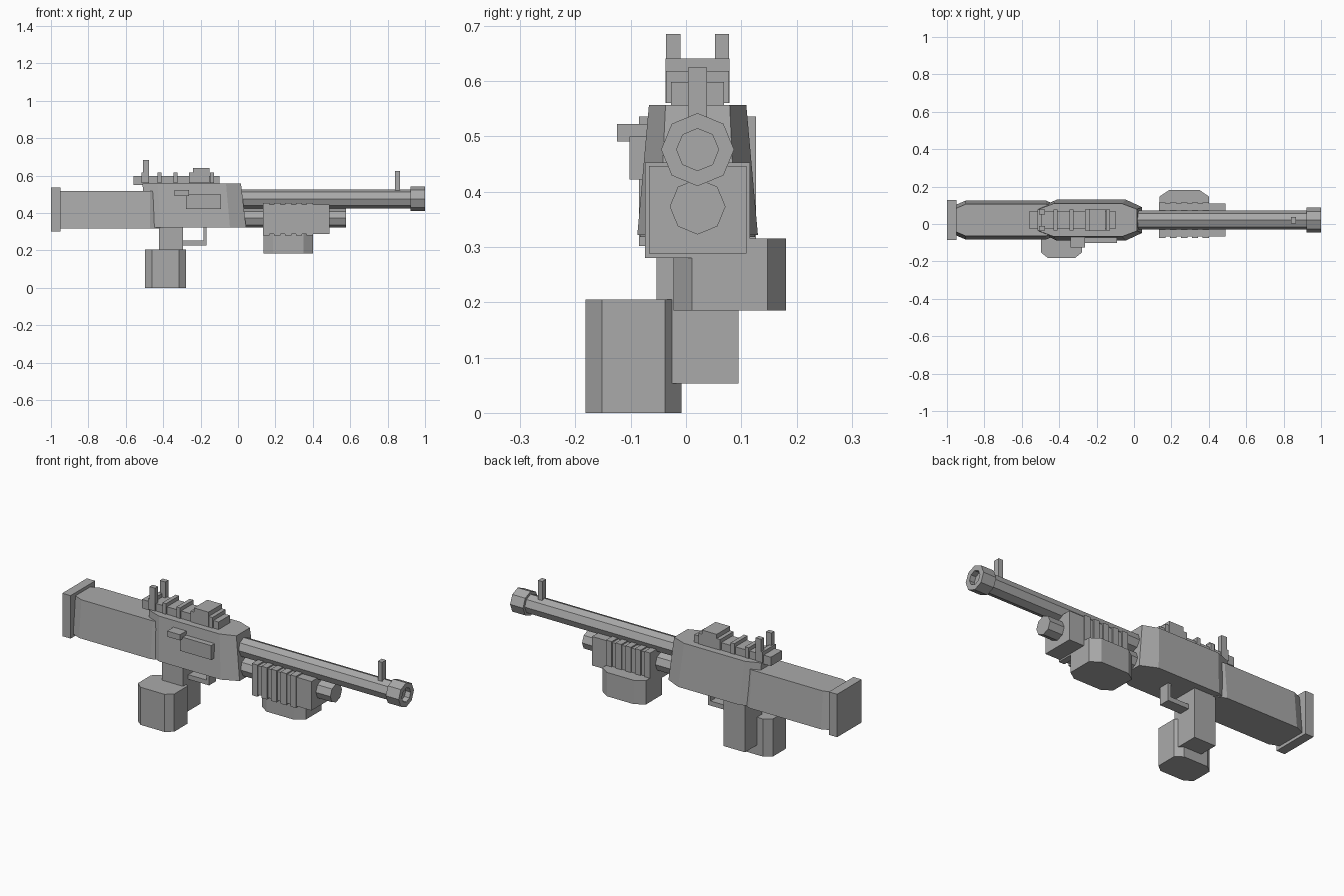
import bpy, bmesh, math
from mathutils import Matrix

if "Cube" in bpy.data.objects:
    bpy.data.objects.remove(bpy.data.objects["Cube"])

CY = 0.021  # centre line of the whole body in y

grey = bpy.data.materials.new("plain_grey")
grey.diffuse_color = (0.4, 0.4, 0.4, 1)
grey.use_nodes = True
grey.node_tree.nodes["Principled BSDF"].inputs["Base Color"].default_value = grey.diffuse_color


def finish(name, bm):
    bmesh.ops.recalc_face_normals(bm, faces=bm.faces)
    me = bpy.data.meshes.new(name)
    bm.to_mesh(me)
    bm.free()
    me.materials.append(grey)
    ob = bpy.data.objects.new(name, me)
    bpy.context.collection.objects.link(ob)
    return ob


def box(name, x0, x1, y0, y1, z0, z1):
    bm = bmesh.new()
    mat = (Matrix.Translation(((x0 + x1) / 2, (y0 + y1) / 2, (z0 + z1) / 2))
           @ Matrix.Diagonal((x1 - x0, y1 - y0, z1 - z0, 1)))
    bmesh.ops.create_cube(bm, size=1, matrix=mat)
    return finish(name, bm)


def outline(x0, x1, y0, y1, cx, cy):
    """Rectangle with its four corners cut by cx, cy."""
    return [(x0 + cx, y0), (x1 - cx, y0), (x1, y0 + cy), (x1, y1 - cy),
            (x1 - cx, y1), (x0 + cx, y1), (x0, y1 - cy), (x0, y0 + cy)]


def loft(name, low, z0, high, z1):
    """Solid between two outlines with the same number of points."""
    bm = bmesh.new()
    a = [bm.verts.new((x, y, z0)) for x, y in low]
    b = [bm.verts.new((x, y, z1)) for x, y in high]
    bm.faces.new(a)
    bm.faces.new(b)
    for i in range(len(a)):
        j = (i + 1) % len(a)
        bm.faces.new((a[i], a[j], b[j], b[i]))
    return finish(name, bm)


def tube(name, z, rings):
    """Eight-sided turned part along x from (x, radius) rings."""
    bm = bmesh.new()
    loops = [[bm.verts.new((x, CY + r * math.cos(k * math.pi / 4),
                            z + r * math.sin(k * math.pi / 4))) for k in range(8)]
             for x, r in rings]
    bm.faces.new(loops[0])
    bm.faces.new(loops[-1])
    for a, b in zip(loops, loops[1:]):
        for i in range(8):
            j = (i + 1) % 8
            bm.faces.new((a[i], a[j], b[j], b[i]))
    return finish(name, bm)


# Receiver and stock: tapered blocks with cut corners
loft("receiver",
     outline(-0.50, 0.043, CY - 0.109, CY + 0.109, 0.086, 0.04), 0.322,
     outline(-0.51, 0.016, CY - 0.088, CY + 0.088, 0.08, 0.03), 0.557)
loft("stock",
     outline(-0.97, -0.40, CY - 0.104, CY + 0.104, 0.07, 0.03), 0.318,
     outline(-0.97, -0.40, CY - 0.085, CY + 0.085, 0.07, 0.03), 0.519)
box("butt_plate", -1.0, -0.95, CY - 0.106, CY + 0.106, 0.302, 0.536)

# Barrel with muzzle ring and lower tube
tube("barrel", 0.476, [(-0.02, 0.051), (0.93, 0.051)])
tube("muzzle", 0.476, [(0.922, 0.066), (1.0, 0.066), (1.0, 0.038), (0.97, 0.038)])
tube("lower_tube", 0.373, [(-0.02, 0.0505), (0.577, 0.0505)])

# Ribbed fore grip
box("fore_grip", 0.14, 0.41, CY - 0.088, CY + 0.088, 0.288, 0.446)
box("fore_grip_end", 0.40, 0.49, CY - 0.088, CY + 0.088, 0.288, 0.446)
for i in range(5):
    x = 0.135 + 0.058 * i
    box(f"fore_grip_rib_{i}", x, x + 0.034, CY - 0.095, CY + 0.095, 0.28, 0.453)

# Two box magazines
fore = outline(0.137, 0.401, -0.023, 0.181, 0.05, 0.034)
loft("front_magazine", fore, 0.185, fore, 0.315)
rear = outline(-0.498, -0.278, -0.182, -0.008, 0.038, 0.03)
loft("rear_magazine", rear, 0.0, rear, 0.205)

# Handle and trigger guard
box("grip", -0.422, -0.294, CY - 0.074, CY + 0.074, 0.053, 0.34)
box("guard_bar", -0.31, -0.168, CY - 0.03, CY + 0.03, 0.227, 0.252)
box("guard_post", -0.184, -0.168, CY - 0.03, CY + 0.03, 0.24, 0.34)

# Top rail with cross bars and rail block
box("rail", -0.56, -0.098, CY - 0.048, CY + 0.048, 0.55, 0.598)
for i, x in enumerate((-0.505, -0.42, -0.335, -0.25, -0.14)):
    box(f"rail_bar_{i}", x - 0.011, x + 0.011, CY - 0.057, CY + 0.057, 0.56, 0.618)
box("rail_block", -0.24, -0.152, CY - 0.058, CY + 0.058, 0.56, 0.641)

# Sights
for side, y in (("right", -0.036), ("left", 0.052)):
    box(f"rear_sight_{side}", -0.508, -0.475, y, y + 0.026, 0.56, 0.685)
box("front_sight", 0.84, 0.866, CY - 0.017, CY + 0.017, 0.50, 0.624)

# Side cover and charging handle
box("side_cover", -0.278, -0.09, -0.102, -0.05, 0.422, 0.50)
box("charging_handle", -0.34, -0.262, -0.125, -0.05, 0.491, 0.522)
